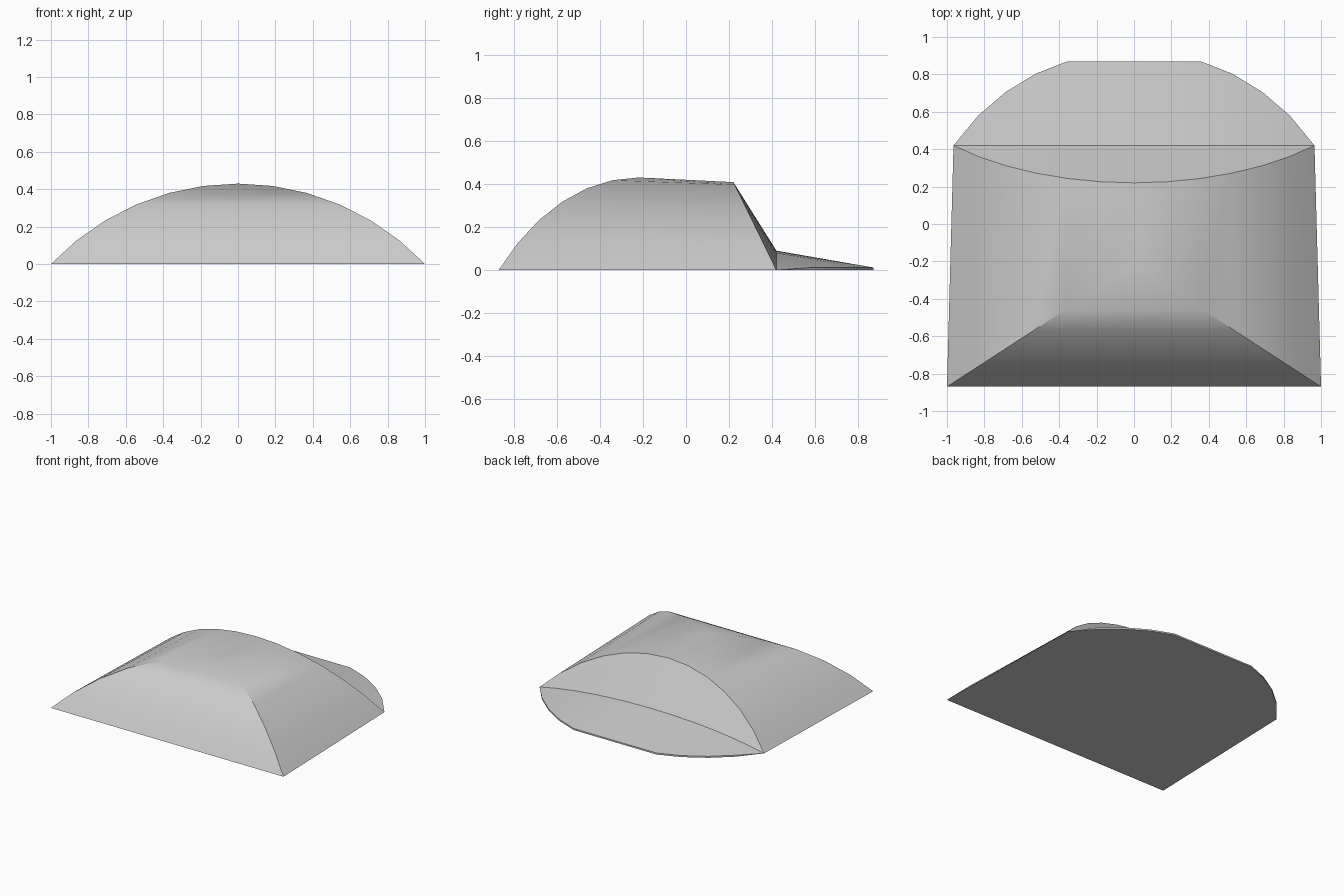
import bpy, bmesh, math

cube = bpy.data.objects.get("Cube")
if cube:
    bpy.data.objects.remove(cube, do_unlink=True)

grey = bpy.data.materials.new("light grey")
grey.use_nodes = True
colour = (0.6, 0.6, 0.6, 1)
grey.diffuse_color = colour
grey.node_tree.nodes["Principled BSDF"].inputs["Base Color"].default_value = colour

# Shared arch: a shallow circular arc, 2 wide and 0.43 high
HEIGHT, STEPS, TAPER = 0.43, 6, 0.965
RADIUS = (1 + HEIGHT ** 2) / (2 * HEIGHT)
HALF = math.asin(1 / RADIUS)
arch = []
for i in range(-STEPS, STEPS + 1):
    a = HALF * i / STEPS
    z = RADIUS * math.cos(a) - RADIUS + HEIGHT
    arch.append((RADIUS * math.sin(a), max(z, 0)))


def rim_y(x):
    """Rounded rear outline, cut straight at the back."""
    return min(0.87, math.sqrt(1.17 ** 2 - x * x) - 0.242)


bm = bmesh.new()


def row(point):
    return [bm.verts.new(point(x, z)) for x, z in arch]


def bridge(a, b):
    for i in range(len(a) - 1):
        bm.faces.new((a[i], a[i + 1], b[i + 1], b[i]))


# Hip line, rear arch, low fold, and the thin rim of the rear tongue
hip = row(lambda x, z: (x, -0.87 + 0.65 * (1 - abs(x)), z))
back = row(lambda x, z: (TAPER * x, 0.42 - 0.2 * z / HEIGHT, z * 0.95))
fold = row(lambda x, z: (TAPER * x, 0.42, 0.09 * z / HEIGHT))
rim = row(lambda x, z: (TAPER * x, rim_y(TAPER * x), 0.012 if z > 0.01 else 0))
base = row(lambda x, z: (TAPER * x, rim_y(TAPER * x), 0))

# Vault, sloping rear panel, tongue and rim
for a, b in ((hip, back), (back, fold), (fold, rim), (rim, base)):
    bridge(a, b)

# Curved front slope between the two hips
for i in range(STEPS - 1):
    bm.faces.new((hip[i], hip[-1 - i], hip[-2 - i], hip[i + 1]))
bm.faces.new((hip[STEPS - 1], hip[STEPS + 1], hip[STEPS]))

# Flat underside
bm.faces.new([hip[0]] + base + [hip[-1]])

bmesh.ops.remove_doubles(bm, verts=bm.verts, dist=0.002)
bmesh.ops.dissolve_degenerate(bm, edges=bm.edges, dist=0.0001)
bmesh.ops.recalc_face_normals(bm, faces=bm.faces)

mesh = bpy.data.meshes.new("vaulted_shell")
bm.to_mesh(mesh)
bm.free()
mesh.materials.append(grey)
shell = bpy.data.objects.new("vaulted_shell", mesh)
bpy.context.collection.objects.link(shell)

bpy.ops.object.select_all(action="DESELECT")
shell.select_set(True)
bpy.context.view_layer.objects.active = shell
bpy.ops.object.shade_smooth_by_angle(angle=math.radians(30))
